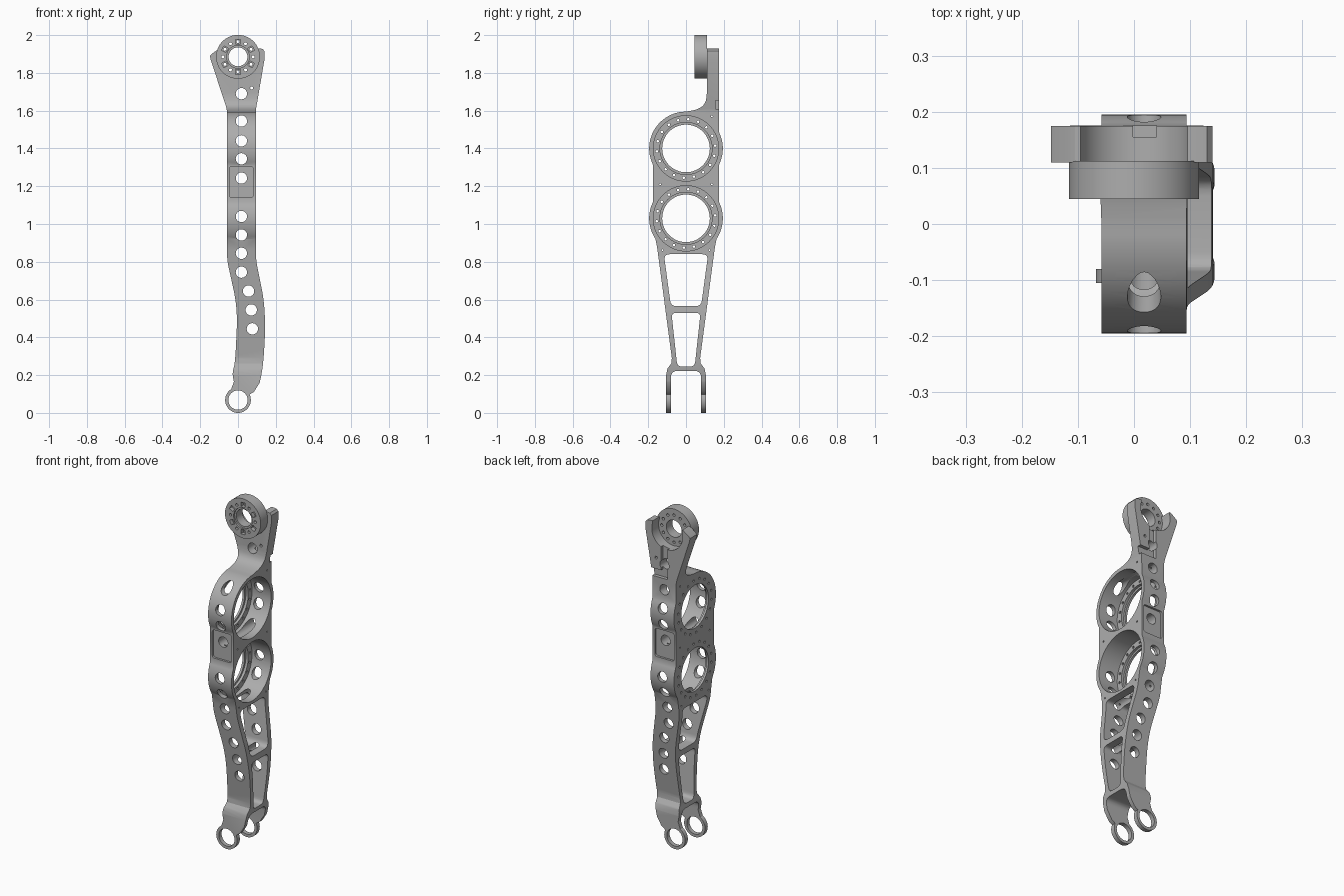
import bpy, bmesh, math
from mathutils import Vector

if "Cube" in bpy.data.objects:
    bpy.data.objects.remove(bpy.data.objects["Cube"])

metal = bpy.data.materials.new("grey_metal")
metal.diffuse_color = (0.42, 0.42, 0.42, 1)
metal.use_nodes = True
metal.node_tree.nodes["Principled BSDF"].inputs["Base Color"].default_value = metal.diffuse_color


def arc(cx, cz, r, a0, a1, n):
    """Points on an arc, angles in degrees."""
    return [(cx + r * math.cos(math.radians(a0 + (a1 - a0) * i / n)),
             cz + r * math.sin(math.radians(a0 + (a1 - a0) * i / n))) for i in range(n + 1)]


def circle(cx, cz, r, n):
    return arc(cx, cz, r, 0, 360, n)[:-1]


def spline(pts, n=5):
    """Catmull-Rom curve through the points."""
    p = [Vector(q) for q in [pts[0]] + pts + [pts[-1]]]
    out = []
    for i in range(1, len(p) - 2):
        a, b, c, d = p[i - 1:i + 3]
        for k in range(n):
            t = k / n
            out.append(tuple(0.5 * (2 * b + (c - a) * t + (2 * a - 5 * b + 4 * c - d) * t * t
                                    + (3 * b - a - 3 * c + d) * t ** 3)))
    return out + [pts[-1]]


def rounded(pts, r, n=5):
    """Polygon with softened corners."""
    out = []
    for i, q in enumerate(pts):
        q, a, b = Vector(q), Vector(pts[i - 1]), Vector(pts[(i + 1) % len(pts)])
        s, e = q + (a - q).normalized() * r, q + (b - q).normalized() * r
        for k in range(n + 1):
            t = k / n
            out.append(tuple(s * (1 - t) ** 2 + q * 2 * t * (1 - t) + e * t * t))
    return out


def box(u0, u1, v0, v1):
    return [(u0, v0), (u1, v0), (u1, v1), (u0, v1)]


def prisms(name, profiles, axis, lo, hi):
    """One object made of profiles extruded along x (y,z points) or y (x,z points)."""
    bm = bmesh.new()
    for pts in profiles:
        at = (lambda u, v, w: (w, u, v)) if axis == 'x' else (lambda u, v, w: (u, w, v))
        low = [bm.verts.new(at(u, v, lo)) for u, v in pts]
        top = [bm.verts.new(at(u, v, hi)) for u, v in pts]
        bm.faces.new(low)
        bm.faces.new(top[::-1])
        for i in range(len(pts)):
            j = (i + 1) % len(pts)
            bm.faces.new((low[j], low[i], top[i], top[j]))
    bmesh.ops.recalc_face_normals(bm, faces=bm.faces)
    me = bpy.data.meshes.new(name)
    bm.to_mesh(me)
    bm.free()
    me.materials.append(metal)
    ob = bpy.data.objects.new(name, me)
    bpy.context.collection.objects.link(ob)
    return ob


def boolean(ob, tool, op='DIFFERENCE'):
    """Apply a boolean and discard the tool."""
    m = ob.modifiers.new("cut", 'BOOLEAN')
    m.object, m.operation, m.solver = tool, op, 'EXACT'
    bpy.context.view_layer.update()
    me = bpy.data.meshes.new_from_object(ob.evaluated_get(bpy.context.evaluated_depsgraph_get()))
    ob.modifiers.clear()
    ob.data = me
    bpy.data.objects.remove(tool)


def finish(ob):
    bpy.ops.object.select_all(action='DESELECT')
    ob.select_set(True)
    bpy.context.view_layer.objects.active = ob
    bpy.ops.object.shade_smooth_by_angle(angle=math.radians(30))


Z1, Z2 = 1.03, 1.40   # heights of the two round housings
ZH = 1.885            # height of the hub

# Side outline: clevis foot, tapered leg, two round housings, top plate
leg = [(0.105, -0.02), (0.105, 0.2), (0.098, 0.235), (0.078, 0.262), (0.075, 0.29), (0.152, 0.87)]
side = (leg + arc(0, Z1, 0.195, -34, 26, 14) + arc(0, Z2, 0.195, -26, 26, 12)
        + [(0.175, 1.95), (0.11, 1.95)]
        + spline([(0.11, 1.69), (0.104, 1.65), (0.085, 1.622), (0.05, 1.605), (0.0, 1.595)], 3)
        + arc(0, Z2, 0.195, 96, 206, 24) + arc(0, Z1, 0.195, 154, 214, 14)
        + [(-y, z) for y, z in leg[::-1]])

# Front outline: ring foot, curved leg, straight body, flared head with two horns
right = [(0.115, 0.16), (0.13, 0.24), (0.14, 0.36), (0.143, 0.48), (0.135, 0.6),
         (0.115, 0.71), (0.098, 0.8), (0.094, 0.87)]
left = [(-0.058, 0.87), (-0.055, 0.8), (-0.034, 0.7), (-0.014, 0.6), (-0.006, 0.5),
        (-0.01, 0.37), (-0.017, 0.27), (-0.028, 0.21), (-0.022, 0.165)]
front = (spline(right) + [(0.094, 1.6), (0.099, 1.63), (0.14, 1.87), (0.14, 1.915), (0.13, 1.927),
                          (0.105, 1.93), (-0.105, 1.925), (-0.14, 1.9), (-0.148, 1.89), (-0.145, 1.87),
                          (-0.064, 1.625), (-0.058, 1.595)]
         + spline(left) + arc(0, 0.068, 0.068, 122, 385, 32) + [(0.085, 0.112)])

body = prisms("leg_frame", [front], 'y', -0.3, 0.3)
boolean(body, prisms("side_shape", [side], 'x', -0.3, 0.3), 'INTERSECT')

# Open cups, seat ledges and bores of the round housings
for r, x0 in ((0.173, -0.03), (0.138, -0.045), (0.126, -0.1)):
    boolean(body, prisms("cup", [circle(0, z, r, 64) for z in (Z1, Z2)], 'x', x0, 0.25))

# Bolt circles around the bores and small plate holes
bolts = [circle(0.155 * math.cos(k * math.pi / 9 + 0.1), z + 0.155 * math.sin(k * math.pi / 9 + 0.1), 0.007, 10)
         for z in (Z1, Z2) for k in range(18)]
bolts += [circle(s * y, z, 0.005, 8) for s in (-1, 1) for y, z in ((0.137, 1.21), (0.125, 0.862))]
bolts.append(circle(0.137, 1.57, 0.005, 8))
boolean(body, prisms("bolt_holes", bolts, 'x', -0.2, 0.25))

# Leg windows and clevis slot
windows = [rounded([(-0.08, 0.565), (0.08, 0.565), (0.117, 0.84), (-0.117, 0.84)], 0.03),
           rounded([(-0.046, 0.245), (0.046, 0.245), (0.077, 0.53), (-0.077, 0.53)], 0.025),
           rounded(box(-0.08, 0.08, -0.2, 0.222), 0.035)]
boolean(body, prisms("windows", windows, 'x', -0.3, 0.3))

# Square pockets on the front and back
pocket = rounded(box(-0.045, 0.08, 1.14, 1.305), 0.015)
for y0, y1 in ((-0.3, -0.163), (0.163, 0.3)):
    boolean(body, prisms("pocket", [pocket], 'y', y0, y1))

# Row of lightening holes and the foot ring hole
drills = [circle(0.018, z, 0.03, 28) for z in (1.69, 1.545, 1.44, 1.345, 1.243, 1.04, 0.942, 0.845, 0.745)]
drills += [circle(x, z, 0.03, 28) for x, z in ((0.056, 0.645), (0.07, 0.545), (0.076, 0.445))]
drills += [circle(0.072, 1.72, 0.008, 12), circle(0, 0.068, 0.051, 40)]
boolean(body, prisms("drills", drills, 'y', -0.3, 0.3))

# Head: round seat behind the hub, cable channel down and out to the side
boolean(body, prisms("hub_seat", [circle(0, ZH, 0.1, 56)], 'y', 0.0, 0.3))
boolean(body, prisms("open_top", [box(-0.095, 0.095, ZH, 2.1)], 'y', 0.0, 0.3))
boolean(body, prisms("channel", [box(-0.002, 0.04, 1.61, 1.82)], 'y', 0.155, 0.3))
boolean(body, prisms("side_channel", [box(0.02, 0.2, 1.61, 1.655)], 'y', 0.155, 0.3))
finish(body)

# Hub disc with bore, rim recess, slots and screw holes
hub = prisms("hub", [circle(0, ZH, 0.116, 64)], 'y', 0.045, 0.112)
boolean(hub, prisms("bore", [circle(0, ZH, 0.05, 48)], 'y', 0.0, 0.2))
boolean(hub, prisms("bore_step", [circle(0, ZH, 0.06, 48)], 'y', 0.0, 0.055))


def turned(pts, a):
    c, s = math.cos(a), math.sin(a)
    return [(u * c - v * s, ZH + u * s + v * c) for u, v in pts]


slots = [turned(box(-0.013, 0.013, 0.067, 0.093), k * math.pi / 3) for k in range(6)]
boolean(hub, prisms("slots", slots, 'y', 0.0, 0.068))
screws = [turned(circle(0, 0.08, 0.008, 14), k * math.pi / 6) for k in range(12)]
boolean(hub, prisms("screws", screws, 'y', 0.0, 0.2))
finish(hub)

# Stand on the floor at the right height
for ob in (body, hub):
    for v in ob.data.vertices:
        v.co.z = max(0.0, v.co.z)
